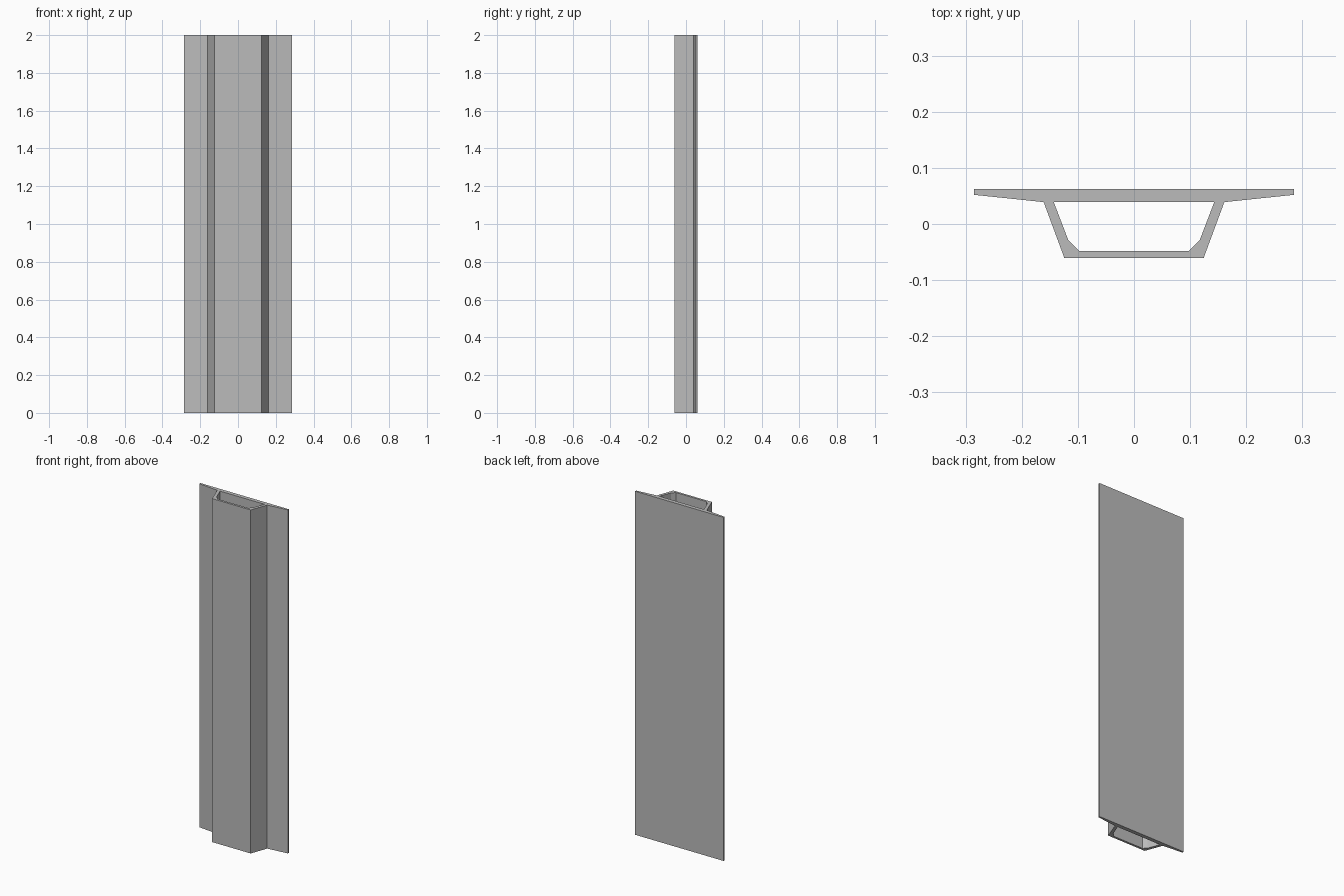
import bpy
import bmesh

cube = bpy.data.objects.get("Cube")
if cube:
    bpy.data.objects.remove(cube, do_unlink=True)

LENGTH = 2.0

# Concrete grey
grey = bpy.data.materials.new("concrete_grey")
grey.use_nodes = True
colour = (0.5, 0.5, 0.5, 1)
grey.diffuse_color = colour
grey.node_tree.nodes["Principled BSDF"].inputs["Base Color"].default_value = colour

# Half outlines on the +x side: deck with tapered wings over a sloping web
outer_half = [(0.285, 0.062), (0.285, 0.052), (0.161, 0.039), (0.124, -0.061)]
# Hollow core with chamfered lower corners
inner_half = [(0.143, 0.039), (0.117, -0.029), (0.098, -0.048)]


def add_loop(bm, half):
    """Mirror a half outline and add it as a closed loop of edges."""
    outline = half + [(-x, y) for x, y in reversed(half)]
    verts = [bm.verts.new((x, y, 0)) for x, y in outline]
    return [bm.edges.new((v, verts[i - 1])) for i, v in enumerate(verts)]


# Section filled between the two outlines, then extruded to full length
bm = bmesh.new()
edges = add_loop(bm, outer_half) + add_loop(bm, inner_half)
bmesh.ops.triangle_fill(bm, use_beauty=True, edges=edges)
result = bmesh.ops.extrude_face_region(bm, geom=bm.faces[:], use_keep_orig=True)
top = [g for g in result["geom"] if isinstance(g, bmesh.types.BMVert)]
bmesh.ops.translate(bm, verts=top, vec=(0, 0, LENGTH))
bmesh.ops.recalc_face_normals(bm, faces=bm.faces[:])

mesh = bpy.data.meshes.new("box_girder")
bm.to_mesh(mesh)
bm.free()
mesh.materials.append(grey)
girder = bpy.data.objects.new("box_girder", mesh)
bpy.context.collection.objects.link(girder)
